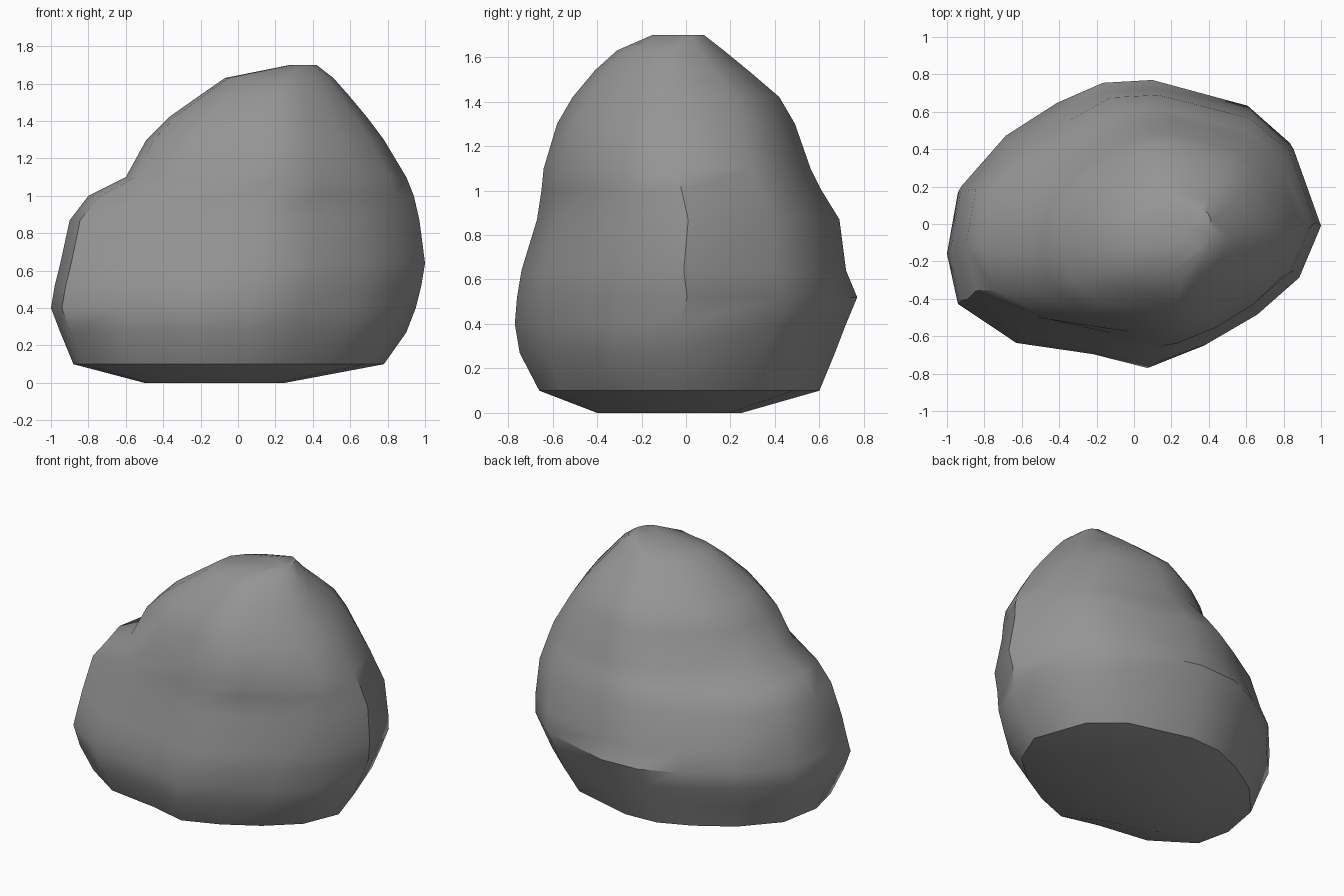
import bpy, bmesh, math
from mathutils import Vector

default_cube = bpy.data.objects.get("Cube")
if default_cube:
    bpy.data.objects.remove(default_cube, do_unlink=True)

# Plain grey stone
stone_material = bpy.data.materials.new("grey stone")
stone_material.use_nodes = True
stone_colour = (0.3, 0.3, 0.3, 1)
stone_material.diffuse_color = stone_colour
principled = stone_material.node_tree.nodes["Principled BSDF"]
principled.inputs["Base Color"].default_value = stone_colour
principled.inputs["Roughness"].default_value = 0.9

# Lopsided plan outline, stretched to fit each level
outline = [(1, 0), (.85, .56), (.62, .82), (.1, 1), (-.17, .98), (-.42, .84),
           (-.7, .61), (-.94, .26), (-1, -.18), (-.94, -.54), (-.62, -.82),
           (-.2, -.9), (.1, -1), (.38, -.86), (.65, -.65), (.88, -.38)]

# Levels: height, right, left, front, back
levels = [
    (0, -.5, .25, -.4, .25),
    (.1, -.88, .78, -.66, .6),
    (.27, -.95, .9, -.75, .67),
    (.4, -1, .95, -.77, .72),
    (.52, -.98, .98, -.76, .77),
    (.64, -.95, 1, -.74, .72),
    (.87, -.9, .97, -.67, .69),
    (1, -.8, .94, -.65, .61),
    (1.1, -.6, .9, -.64, .56),
    (1.3, -.49, .78, -.58, .49),
    (1.42, -.37, .69, -.51, .42),
    (1.54, -.2, .59, -.41, .28),
    (1.63, -.07, .51, -.31, .17),
    (1.7, .28, .42, -.15, .08),
]

# Shallow worn hollows: centre, reach, push
hollows = [
    (Vector((-.6, -.55, .9)), .3, Vector((.03, .06, -.03))),
    (Vector((-.5, .5, 1)), .35, Vector((.04, -.06, -.02))),
    (Vector((.3, -.7, .3)), .25, Vector((0, .04, 0))),
]


def weathered(point):
    moved = point.copy()
    for centre, reach, push in hollows:
        nearness = max(0, 1 - (point - centre).length / reach)
        moved += push * nearness
    return moved


def stretch(fraction, low, high):
    return (low + high) / 2 + fraction * (high - low) / 2


def make_boulder():
    shape = bmesh.new()
    rings = []
    for height, right, left, front, back in levels:
        ring = []
        for across, along in outline:
            point = Vector((stretch(across, right, left),
                            stretch(along, front, back), height))
            ring.append(shape.verts.new(weathered(point)))
        rings.append(ring)
    # Sides
    for lower, upper in zip(rings, rings[1:]):
        for index in range(len(outline)):
            following = (index + 1) % len(outline)
            shape.faces.new((lower[index], lower[following],
                             upper[following], upper[index]))
    # Underside and crown
    shape.faces.new(list(reversed(rings[0])))
    shape.faces.new(rings[-1])
    bmesh.ops.recalc_face_normals(shape, faces=shape.faces[:])
    mesh = bpy.data.meshes.new("boulder")
    shape.to_mesh(mesh)
    shape.free()
    mesh.materials.append(stone_material)
    boulder = bpy.data.objects.new("boulder", mesh)
    bpy.context.collection.objects.link(boulder)
    return boulder


boulder = make_boulder()
bpy.ops.object.select_all(action="DESELECT")
boulder.select_set(True)
bpy.context.view_layer.objects.active = boulder
bpy.ops.object.shade_smooth_by_angle(angle=math.radians(40))
